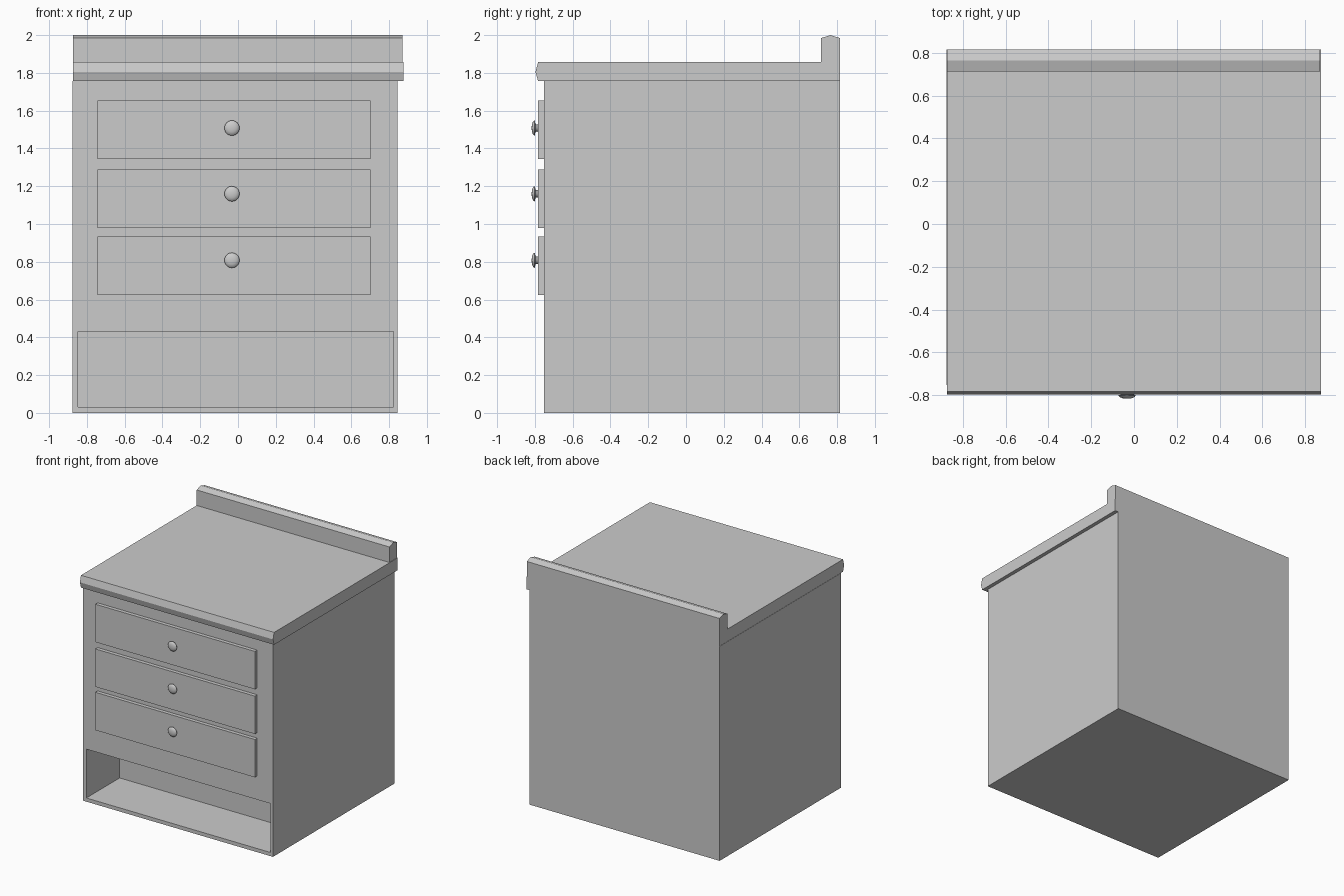
import bpy, bmesh, math

if "Cube" in bpy.data.objects:
    bpy.data.objects.remove(bpy.data.objects["Cube"])


def finish(name, bm):
    bmesh.ops.recalc_face_normals(bm, faces=bm.faces[:])
    mesh = bpy.data.meshes.new(name)
    bm.to_mesh(mesh)
    bm.free()
    obj = bpy.data.objects.new(name, mesh)
    bpy.context.collection.objects.link(obj)
    return obj


def loft(name, rings):
    """Join equal-length point rings in order and cap both ends."""
    bm = bmesh.new()
    loops = [[bm.verts.new(p) for p in ring] for ring in rings]
    for a, b in zip(loops, loops[1:]):
        for i in range(len(a)):
            j = (i + 1) % len(a)
            bm.faces.new((a[i], a[j], b[j], b[i]))
    bm.faces.new(loops[0])
    bm.faces.new(loops[-1])
    return finish(name, bm)


def rect(x0, x1, z0, z1, y):
    return [(x0, y, z0), (x1, y, z0), (x1, y, z1), (x0, y, z1)]


def extrude_x(name, profile, x0, x1):
    return loft(name, [[(x, y, z) for y, z in profile] for x in (x0, x1)])


FRONT, BACK = -0.753, 0.816

# Cabinet shell with an open recess at the bottom of the front
loft("cabinet_body", [
    rect(-0.876, 0.844, 0, 1.756, BACK),
    rect(-0.876, 0.844, 0, 1.756, FRONT),
    rect(-0.846, 0.822, 0.03, 0.43, FRONT),
    rect(-0.846, 0.822, 0.03, 0.43, FRONT + 0.43),
])

# Worktop with a pointed front edge
extrude_x("worktop", [(BACK, 1.756), (BACK, 1.857), (-0.783, 1.857),
                      (-0.797, 1.805), (-0.783, 1.756)], -0.874, 0.875)

# Rear upstand with a ridged top
extrude_x("upstand", [(BACK, 1.857), (BACK, 1.984), (0.765, 2.0),
                      (0.714, 1.984), (0.714, 1.857)], -0.874, 0.871)

# Drawer fronts, each with a turned knob (radius, y)
KNOB = [(0.024, -0.780), (0.019, -0.788), (0.021, -0.797), (0.039, -0.800),
        (0.040, -0.803), (0.034, -0.810), (0.022, -0.815), (0.008, -0.817)]
SIDES = 32
drawers = [("upper", 1.345, 1.508), ("middle", 0.979, 1.160), ("lower", 0.624, 0.808)]
for label, z0, zk in drawers:
    loft(f"{label}_drawer_front", [rect(-0.744, 0.701, z0, z0 + 0.31, y)
                                   for y in (FRONT, -0.783)])
    rings = []
    for r, y in KNOB:
        rings.append([(-0.032 + r * math.cos(t), y, zk + r * math.sin(t))
                      for t in (2 * math.pi * i / SIDES for i in range(SIDES))])
    knob = loft(f"{label}_drawer_knob", rings)
    bpy.ops.object.select_all(action='DESELECT')
    knob.select_set(True)
    bpy.context.view_layer.objects.active = knob
    bpy.ops.object.shade_smooth_by_angle(angle=math.radians(40))
